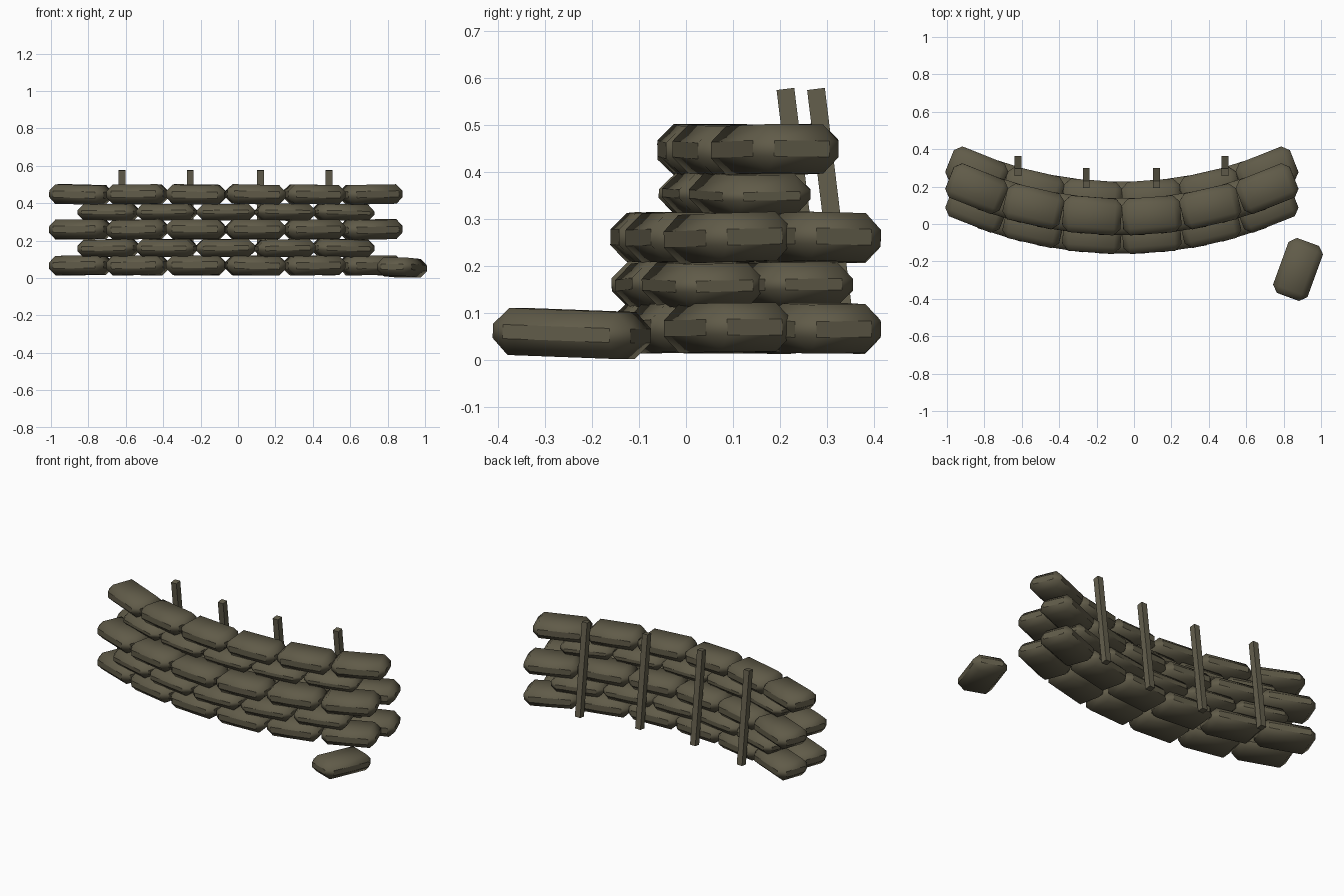
import bpy, bmesh, math, random
from mathutils import Matrix, Euler

if "Cube" in bpy.data.objects:
    bpy.data.objects.remove(bpy.data.objects["Cube"])

random.seed(4)
RADIUS = 2.1      # curvature of the wall
MID_X = -0.065    # middle of the wall
PITCH = 0.318     # spacing of bags along the wall


def material(name, rgb):
    m = bpy.data.materials.new(name)
    m.diffuse_color = (*rgb, 1)
    m.use_nodes = True
    m.node_tree.nodes["Principled BSDF"].inputs["Base Color"].default_value = m.diffuse_color
    return m


canvas = material("olive canvas", (0.118, 0.105, 0.066))
timber = material("olive timber", (0.125, 0.113, 0.073))


def add(name, bm, mat, loc, rot):
    me = bpy.data.meshes.new(name)
    bm.to_mesh(me)
    bm.free()
    me.materials.append(mat)
    ob = bpy.data.objects.new(name, me)
    ob.location, ob.rotation_euler = loc, rot
    bpy.context.collection.objects.link(ob)
    return ob


def block(x, y, z):
    bm = bmesh.new()
    bmesh.ops.create_cube(bm, size=1, matrix=Matrix.Diagonal((x, y, z, 1)))
    return bm


def sandbag(name, loc, rot, height=0.1):
    # chamfered cushion: soft shading, crisp flat panels on the four sides
    bm = block(0.312, 0.196, height)
    bmesh.ops.bevel(bm, geom=bm.edges[:], offset=0.035, segments=1,
                    affect='EDGES', profile=0.5)
    bm.normal_update()
    for f in bm.faces:
        f.smooth = True
    for f in bm.faces:
        if max(abs(f.normal.x), abs(f.normal.y)) > 0.95:
            for e in f.edges:
                e.smooth = False
    return add(name, bm, canvas, loc, rot)


def course(name, count, y, z, height):
    # one curved row of bags
    for i in range(count):
        a = (i - (count - 1) / 2) * PITCH / RADIUS
        loc = (MID_X + RADIUS * math.sin(a), y + RADIUS * (1 - math.cos(a)), z)
        tilt = [math.radians(random.uniform(-1.5, 1.5)) for _ in range(2)]
        sandbag(f"{name}_bag_{i + 1}", loc, Euler((tilt[0], tilt[1], a)), height)


# three double-depth courses, then two single courses on top
for row, (count, z, h) in enumerate([(6, 0.068, 0.104), (5, 0.160, 0.094), (6, 0.260, 0.104)]):
    course(f"front_row_{row + 1}", count, -0.06, z, h)
    course(f"rear_row_{row + 1}", count, 0.13, z, h)
course("upper_row_4", 5, 0.04, 0.352, 0.088)
course("upper_row_5", 6, 0.04, 0.447, 0.104)

# fallen bag lying in front
sandbag("loose_bag", (0.877, -0.243, 0.056), Euler((0, math.radians(2), math.radians(70))))

# leaning support stakes behind the wall
for i, (x, y) in enumerate([(-0.62, 0.311), (-0.255, 0.246), (0.12, 0.246), (0.487, 0.311)]):
    add(f"stake_{i + 1}", block(0.036, 0.038, 0.565), timber, (x, y, 0.296),
        (math.radians(7), 0, 0))
